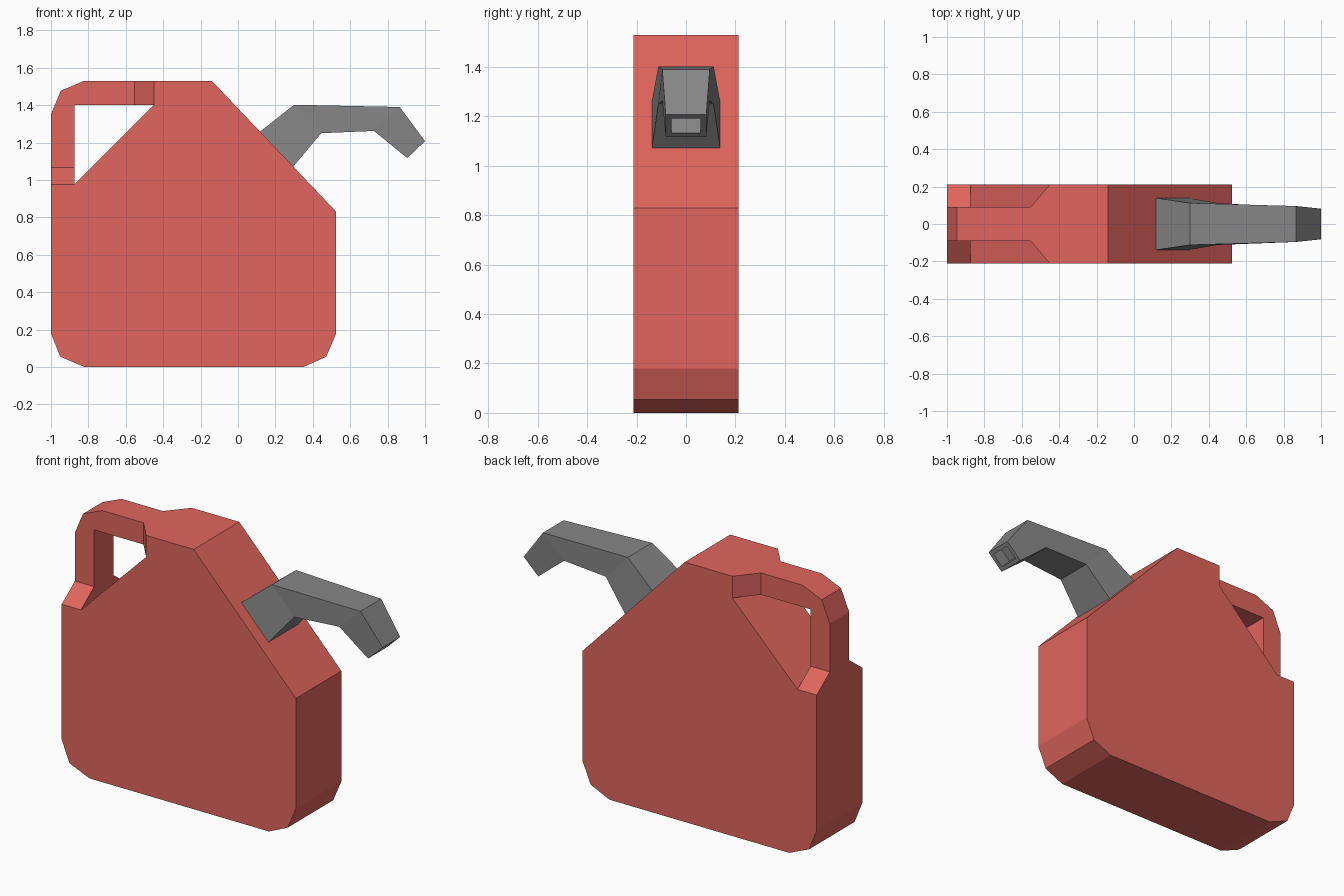
import bpy, bmesh
from math import radians

if "Cube" in bpy.data.objects:
    bpy.data.objects.remove(bpy.data.objects["Cube"])


def loft(bm, stations, cap=False):
    """Skin rings given as (outer point, inner point, half width), points in x-z."""
    rings = []
    for (ox, oz), (ix, iz), w in stations:
        rings.append([bm.verts.new(p) for p in
                      ((ox, -w, oz), (ox, w, oz), (ix, w, iz), (ix, -w, iz))])
    for a, b in zip(rings, rings[1:]):
        for i in range(4):
            j = (i + 1) % 4
            bm.faces.new((a[i], a[j], b[j], b[i]))
    if cap:
        bm.faces.new(rings[0])
        return bm.faces.new(rings[-1])


def prism(bm, profile, w, open_edges=()):
    """Extrude an x-z profile across y, leaving the numbered edges open."""
    front = [bm.verts.new((x, -w, z)) for x, z in profile]
    back = [bm.verts.new((x, w, z)) for x, z in profile]
    bm.faces.new(front)
    bm.faces.new(back[::-1])
    for i in range(len(profile)):
        j = (i + 1) % len(profile)
        if i not in open_edges:
            bm.faces.new((front[i], front[j], back[j], back[i]))


def finish(bm, name, color):
    bmesh.ops.remove_doubles(bm, verts=bm.verts, dist=1e-4)
    bmesh.ops.dissolve_degenerate(bm, edges=bm.edges, dist=1e-4)
    bmesh.ops.recalc_face_normals(bm, faces=bm.faces)
    bmesh.ops.dissolve_limit(bm, angle_limit=radians(0.5),
                             verts=bm.verts, edges=bm.edges)
    mesh = bpy.data.meshes.new(name)
    bm.to_mesh(mesh)
    bm.free()
    mat = bpy.data.materials.new(name + "_paint")
    mat.diffuse_color = color
    mat.use_nodes = True
    mat.node_tree.nodes["Principled BSDF"].inputs["Base Color"].default_value = mat.diffuse_color
    mesh.materials.append(mat)
    obj = bpy.data.objects.new(name, mesh)
    bpy.context.collection.objects.link(obj)
    return obj


# Can body; the two edges where the handle grows out stay open
bm = bmesh.new()
body = [(-1, 0.18), (-0.95, 0.055), (-0.82, 0), (0.35, 0), (0.472, 0.055),
        (0.525, 0.18), (0.525, 0.83), (-0.14, 1.53), (-0.45, 1.53),
        (-0.45, 1.402), (-0.875, 0.977), (-1, 0.977)]
prism(bm, body, 0.212, open_edges=(8, 10))

# Narrow handle flaring into the body at both ends
corner = (-0.875, 1.402)
loft(bm, [((-1, 0.977), (-0.875, 0.977), 0.212),
          ((-1, 1.067), (-0.875, 1.067), 0.09),
          ((-1, 1.352), corner, 0.09),
          ((-0.947, 1.477), corner, 0.09),
          ((-0.822, 1.53), corner, 0.09),
          ((-0.553, 1.53), (-0.553, 1.402), 0.09),
          ((-0.45, 1.53), (-0.45, 1.402), 0.212)])
finish(bm, "can_body", (0.75, 0.13, 0.11, 1))

# Bent tapering spout, base sunk slightly into the sloped shoulder
bm = bmesh.new()
tip = loft(bm, [((0.10, 1.244), (0.28, 1.053), 0.141),
                ((0.30, 1.402), (0.445, 1.25), 0.112),
                ((0.865, 1.39), (0.727, 1.262), 0.096),
                ((1.0, 1.207), (0.905, 1.117), 0.082)], cap=True)

# Pouring hole in the spout tip
bmesh.ops.recalc_face_normals(bm, faces=bm.faces)
bmesh.ops.inset_individual(bm, faces=[tip], thickness=0.032)
inward = tip.normal * -0.08
hole = bmesh.ops.extrude_discrete_faces(bm, faces=[tip])["faces"][0]
bmesh.ops.translate(bm, verts=hole.verts, vec=inward)
finish(bm, "spout", (0.24, 0.24, 0.24, 1))
